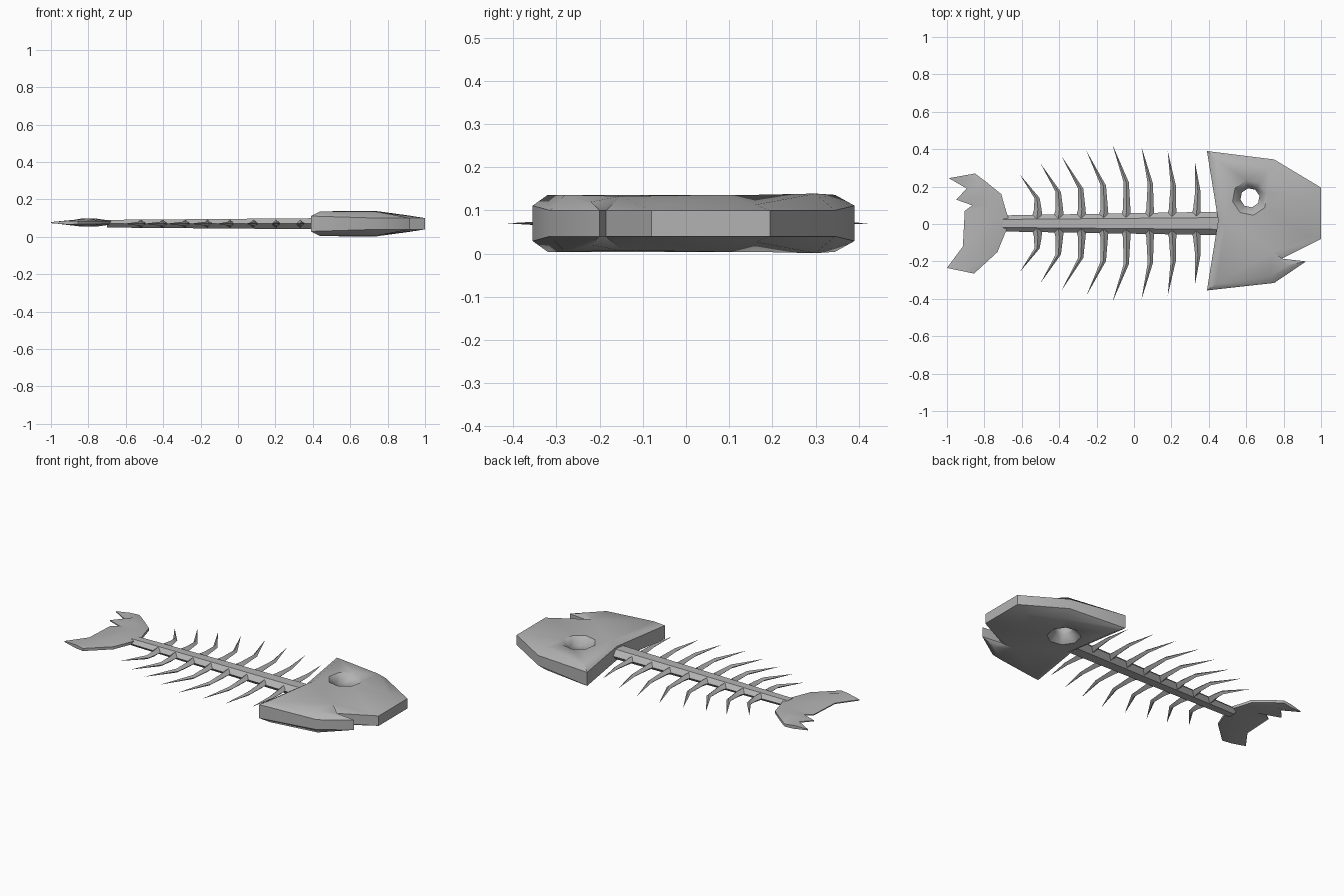
import bpy, bmesh, math
from mathutils import Vector

cube = bpy.data.objects.get("Cube")
if cube:
    bpy.data.objects.remove(cube, do_unlink=True)

bone = bpy.data.materials.new("bone_grey")
bone.use_nodes = True
GREY = (0.45, 0.45, 0.45, 1)
bone.diffuse_color = GREY
bone.node_tree.nodes["Principled BSDF"].inputs["Base Color"].default_value = GREY
MID = 0.07  # height of the middle plane


def finish(name, bm, angle=45):
    bmesh.ops.recalc_face_normals(bm, faces=bm.faces[:])
    mesh = bpy.data.meshes.new(name)
    bm.to_mesh(mesh)
    bm.free()
    mesh.materials.append(bone)
    ob = bpy.data.objects.new(name, mesh)
    bpy.context.collection.objects.link(ob)
    bpy.ops.object.select_all(action='DESELECT')
    ob.select_set(True)
    bpy.context.view_layer.objects.active = ob
    bpy.ops.object.shade_smooth_by_angle(angle=math.radians(angle))
    return ob


def ring(bm, points):
    return [bm.verts.new(p) for p in points]


def bridge(bm, a, b):
    n = len(a)
    for i in range(n):
        j = (i + 1) % n
        bm.faces.new((a[i], a[j], b[j], b[i]))


def loop_edges(bm, verts):
    out = []
    for i, v in enumerate(verts):
        w = verts[(i + 1) % len(verts)]
        out.append(bm.edges.get((v, w)) or bm.edges.new((v, w)))
    return out


# Head: walled outline, bevelled cheeks, funnel eye hole
outline = [(0.39, 0.39), (0.75, 0.345), (1.0, 0.195), (1.0, -0.08), (0.79, -0.185),
           (0.92, -0.2), (0.75, -0.315), (0.39, -0.355), (0.45, 0.02)]
cheek = [(0.44, 0.345, 0.066), (0.73, 0.3, 0.069), (0.92, 0.16, 0.043),
         (0.92, -0.06, 0.043), (0.74, -0.15, 0.063), (0.82, -0.22, 0.05),
         (0.73, -0.28, 0.066), (0.44, -0.32, 0.066), (0.49, 0.02, 0.066)]


def eye(radius, h):
    return [(0.62 + radius * math.cos(k * math.pi / 4 + 0.2),
             0.14 + radius * math.sin(k * math.pi / 4 + 0.2), MID + h) for k in range(8)]


bm = bmesh.new()
walls, holes = [], []
for s in (1, -1):
    wall = ring(bm, [(x, y, MID + s * (0.03 if x > 0.7 else 0.041)) for x, y in outline])
    top = ring(bm, [(x, y, MID + s * h) for x, y, h in cheek])
    rim = ring(bm, eye(0.095, s * 0.066))
    hole = ring(bm, eye(0.052, s * 0.025))
    bridge(bm, wall, top)
    bridge(bm, rim, hole)
    edges = loop_edges(bm, top) + loop_edges(bm, rim)
    bmesh.ops.triangle_fill(bm, edges=edges, use_beauty=True, normal=(0, 0, s))
    walls.append(wall)
    holes.append(hole)
bridge(bm, *walls)
bridge(bm, *holes)
finish("skull", bm)

# Spine: tapered six-sided bar
bm = bmesh.new()
ends = []
for x, r in ((-0.7, 0.043), (0.47, 0.063)):
    ends.append(ring(bm, [(x, 0.003 + r * math.cos(k * math.pi / 3),
                           MID + 0.55 * r * math.sin(k * math.pi / 3)) for k in range(6)]))
bridge(bm, *ends)
for e in ends:
    bm.faces.new(e)
finish("spine", bm, 30)

# Ribs: bent diamond-section spikes, mirrored across the spine
ribs = [(-0.52, -0.61, 0.26), (-0.405, -0.5, 0.32), (-0.285, -0.385, 0.355),
        (-0.165, -0.255, 0.388), (-0.045, -0.115, 0.42), (0.08, 0.04, 0.408),
        (0.2, 0.18, 0.388), (0.33, 0.325, 0.332)]
for n, (base, tip, reach) in enumerate(ribs, 1):
    for side, s in (("left", 1), ("right", -1)):
        bm = bmesh.new()
        knee = base + 0.012 + 0.12 * (tip - base)
        sections = []
        for x, y, w, h in ((base, 0.02, 0.03, 0.022), (base + 0.006, 0.075, 0.02, 0.018),
                           (knee, 0.52 * reach, 0.014, 0.012)):
            sections.append(ring(bm, [(x + dx * w, 0.004 + s * y, MID + dz * h)
                                      for dx, dz in ((1, 0), (0, 1), (-1, 0), (0, -1))]))
        bridge(bm, sections[0], sections[1])
        bridge(bm, sections[1], sections[2])
        bm.faces.new(sections[0])
        point = bm.verts.new((tip, 0.004 + s * reach, MID))
        last = sections[2]
        for i in range(4):
            bm.faces.new((last[i], last[(i + 1) % 4], point))
        finish(f"rib_{n}_{side}", bm, 40)

# Tail fin: crescent with a ragged inner edge, thickest along its middle
rows = [((-0.85, 0.27), (-0.99, 0.245)), ((-0.79, 0.225), (-0.895, 0.19)),
        ((-0.71, 0.16), (-0.95, 0.13)), ((-0.69, 0.09), (-0.865, 0.1)),
        ((-0.665, 0.01), (-0.905, 0.07)), ((-0.73, -0.15), (-0.915, -0.12)),
        ((-0.855, -0.265), (-1.0, -0.235))]
bm = bmesh.new()
loops = []
for i, (a, b) in enumerate(rows):
    a, b = Vector(a), Vector(b)
    m = a.lerp(b, 0.4)
    h = 0.01 if i in (0, len(rows) - 1) else 0.022
    loops.append(ring(bm, [(p.x, p.y, 0.076 + z) for p, z in (
        (a, 0.008), (m, h), (b, 0.003), (b, -0.003), (m, -h), (a, -0.008))]))
for a, b in zip(loops, loops[1:]):
    bridge(bm, a, b)
bm.faces.new(loops[0])
bm.faces.new(loops[-1])
finish("tail_fin", bm, 50)
